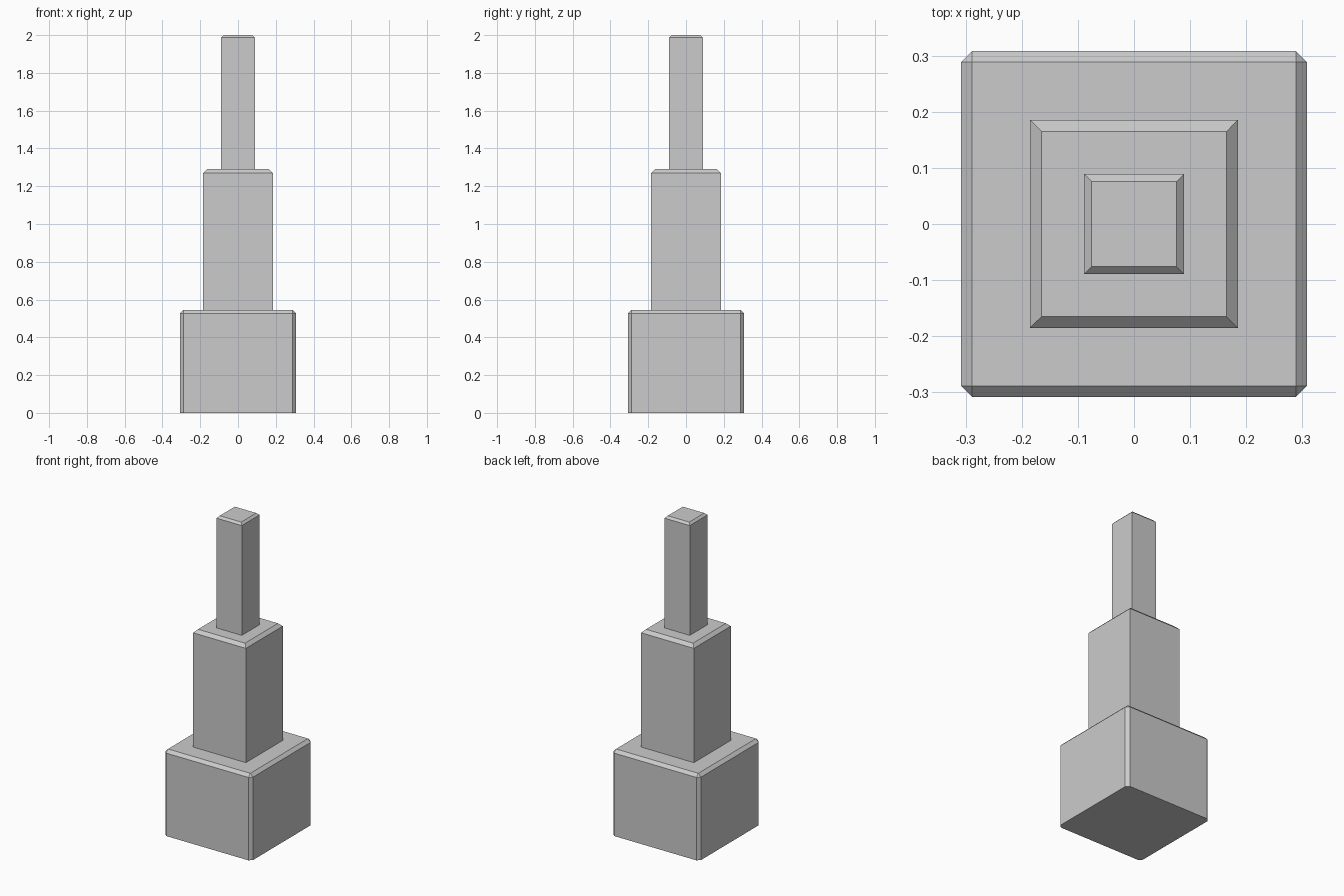
import bpy, bmesh
from mathutils import Matrix

if "Cube" in bpy.data.objects:
    bpy.data.objects.remove(bpy.data.objects["Cube"])


def tier(name, half, z0, z1, chamfer, bevel_corners=False):
    """Square block with a chamfered top rim, optionally chamfered corners."""
    bm = bmesh.new()
    size = Matrix.Diagonal((2 * half, 2 * half, z1 - z0, 1))
    place = Matrix.Translation((0, 0, (z0 + z1) / 2))
    bmesh.ops.create_cube(bm, size=1, matrix=place @ size)
    mid = (z0 + z1) / 2
    edges = []
    for e in bm.edges:
        above = sum(v.co.z > mid for v in e.verts)
        if above == 2 or (above == 1 and bevel_corners):
            edges.append(e)
    bmesh.ops.bevel(bm, geom=edges, offset=chamfer, offset_type='OFFSET',
                    segments=1, profile=0.5, affect='EDGES')
    mesh = bpy.data.meshes.new(name)
    bm.to_mesh(mesh)
    bm.free()
    obj = bpy.data.objects.new(name, mesh)
    bpy.context.collection.objects.link(obj)
    return obj


# Three stacked tiers, wide to narrow
tier("base_block", 0.308, 0.0, 0.545, 0.019, bevel_corners=True)
tier("middle_block", 0.185, 0.545, 1.29, 0.02)
tier("top_post", 0.089, 1.29, 2.0, 0.0135)
